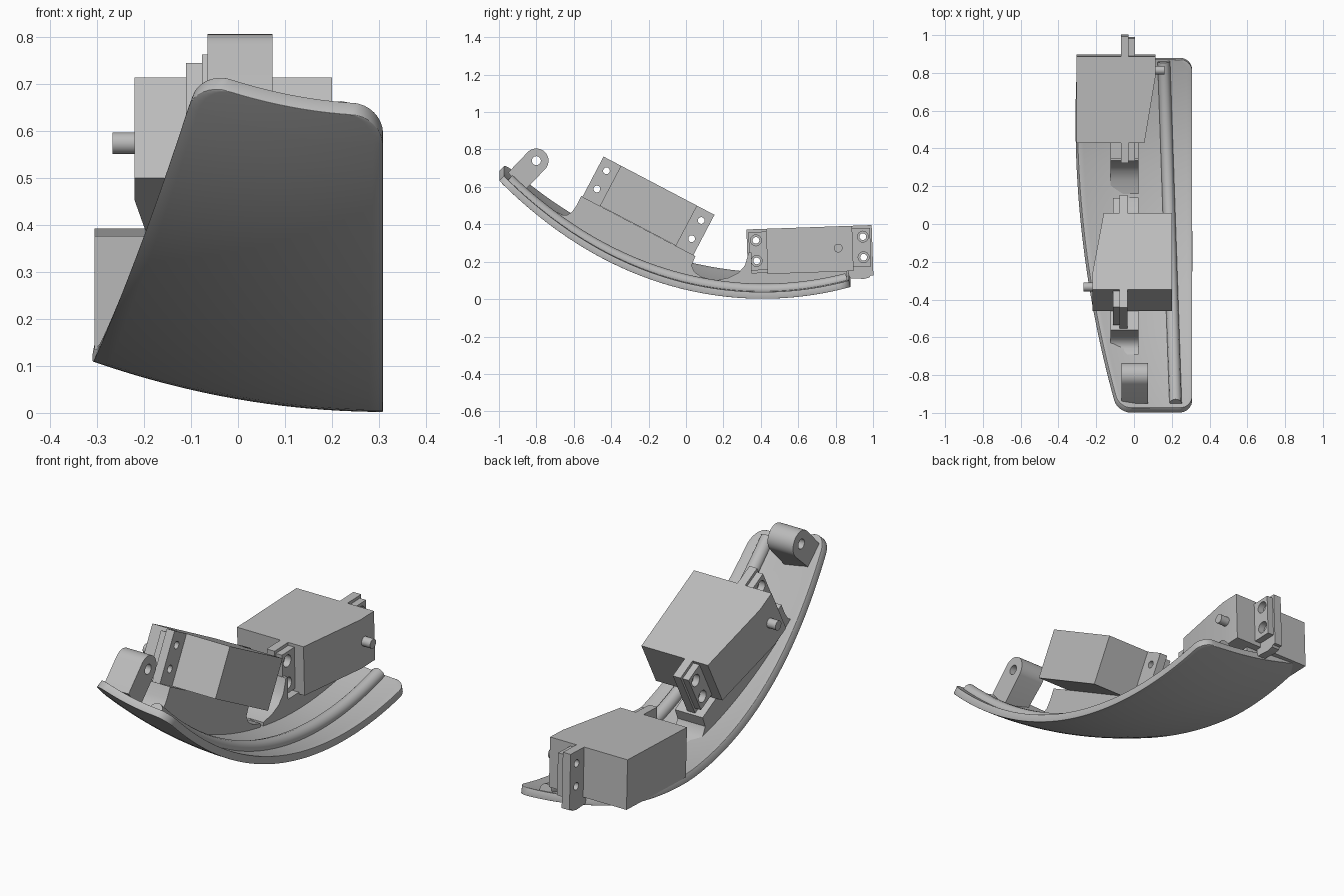
import bpy, bmesh, math
from mathutils import Matrix, Vector

cube = bpy.data.objects.get("Cube")
if cube:
    bpy.data.objects.remove(cube)

grey = bpy.data.materials.new("plain_grey")
grey.use_nodes = True
grey.diffuse_color = (0.5, 0.5, 0.5, 1)
grey.node_tree.nodes["Principled BSDF"].inputs["Base Color"].default_value = (0.5, 0.5, 0.5, 1)


def shade(ob):
    bpy.ops.object.select_all(action='DESELECT')
    ob.select_set(True)
    bpy.context.view_layer.objects.active = ob
    bpy.ops.object.shade_smooth_by_angle(angle=math.radians(35))


def finish(name, bm, frame=None):
    bmesh.ops.recalc_face_normals(bm, faces=bm.faces)
    me = bpy.data.meshes.new(name)
    bm.to_mesh(me)
    bm.free()
    ob = bpy.data.objects.new(name, me)
    bpy.context.collection.objects.link(ob)
    me.materials.append(grey)
    if frame:
        ob.matrix_world = frame
    shade(ob)
    return ob


def extrude(name, pts, vec, frame=None):
    """Flat outline pushed along vec."""
    bm = bmesh.new()
    face = bm.faces.new([bm.verts.new(p) for p in pts])
    new = bmesh.ops.extrude_face_region(bm, geom=[face])["geom"]
    bmesh.ops.translate(bm, vec=vec, verts=[v for v in new if isinstance(v, bmesh.types.BMVert)])
    return finish(name, bm, frame)


def prism(name, outline, x0, x1, frame=None):
    """Side outline (y, z) extruded across x."""
    return extrude(name, [(x0, y, z) for y, z in outline], (x1 - x0, 0, 0), frame)


def circle(y, z, r, n=24):
    return [(y + r * math.cos(i * math.tau / n), z + r * math.sin(i * math.tau / n)) for i in range(n)]


def drill(ob, holes, r, frame=None):
    for y, z in holes:
        cutter = prism("cutter", circle(y, z, r), -0.6, 0.6, frame)
        cutter.hide_render = True
        mod = ob.modifiers.new("hole", 'BOOLEAN')
        mod.object, mod.solver = cutter, 'EXACT'
        bpy.context.view_layer.update()
        bpy.context.view_layer.objects.active = ob
        bpy.ops.object.modifier_apply(modifier=mod.name)
        bpy.data.objects.remove(cutter)
    shade(ob)


def under(x, y):
    """Height of the shell underside."""
    k = 0.28 + 0.14 * max(0, 0.4 - y)
    t = y - 0.41
    return 0.002 + 0.28 * t ** 2 + 0.019 * t ** 4 + k * (0.31 - x) ** 2


def seat(ob):
    """Lift anything below the shell back inside its thickness."""
    for v in ob.data.vertices:
        v.co.z = max(v.co.z, under(v.co.x, v.co.y) + 0.02)


# Curved shell with rounded corners
Y0, Y1, R, COLS = -0.998, 0.88, 0.065, 20
ends = [R * (1 - math.cos(i * math.pi / 16)) for i in range(8)]
rows = [Y0 + d for d in ends]
rows += [Y0 + R + (Y1 - Y0 - 2 * R) * i / 36 for i in range(37)]
rows += [Y1 - d for d in reversed(ends)]
bm = bmesh.new()
grid = []
for y in rows:
    d = min(y - Y0, Y1 - y, R)
    inset = R - math.sqrt(max(0, R * R - (R - d) ** 2))
    left = -0.31 + 0.093 * (y - 0.55) ** 2 + inset
    right = 0.308 - inset
    xs = [left + (right - left) * i / COLS for i in range(COLS + 1)]
    grid.append([bm.verts.new((x, y, under(x, y))) for x in xs])
for a, b in zip(grid, grid[1:]):
    for i in range(COLS):
        bm.faces.new((a[i], a[i + 1], b[i + 1], b[i]))
shell = finish("shell", bm)
# The skin grows upward from the underside
facing = sum(p.normal.z for p in shell.data.polygons)
solid = shell.modifiers.new("thickness", 'SOLIDIFY')
solid.thickness, solid.offset = 0.036, math.copysign(1, facing)
soft = shell.modifiers.new("soft_edge", 'BEVEL')
soft.width, soft.segments = 0.008, 2
soft.limit_method, soft.angle_limit = 'ANGLE', math.radians(50)

# Round ridge along the inner face
curve = bpy.data.curves.new("ridge", 'CURVE')
curve.dimensions, curve.bevel_depth, curve.use_fill_caps = '3D', 0.033, True
line = curve.splines.new('POLY')
line.points.add(39)
for i, p in enumerate(line.points):
    t = i / 39
    x, y = 0.22 - 0.062 * t, -0.95 + 1.81 * t
    p.co = (x, y, under(x, y) + 0.04 + 0.01 * (1 - t), 1)
curve.materials.append(grey)
bpy.context.collection.objects.link(bpy.data.objects.new("ridge", curve))

# Pivot lug at the front end
c, r = Vector((-0.8, 0.74)), 0.065
down = Vector((-0.69, -0.72)).normalized()
side = Vector((-down.y, down.x))
outline = [c + r * (math.cos(a) * side - math.sin(a) * down)
           for a in (i * math.pi / 20 for i in range(21))]
outline += [c - r * side + 0.15 * down, c + r * side + 0.165 * down]
lug = prism("pivot_lug", outline, -0.065, 0.073)
drill(lug, [c], 0.024)
seat(lug)


# Ribs that carry the motors, filleted down into the shell
def rib(name, top):
    n = 14
    y0, y1 = top[0][0], top[-1][0]
    ys = [y1 + (y0 - y1) * i / n for i in range(n + 1)]
    seat(prism(name, top + [(y, under(0.025, y) + 0.02) for y in ys], -0.125, 0.025))


rib("front_rib", [(-0.69, 0.465), (-0.66, 0.45), (-0.635, 0.45), (-0.61, 0.465), (-0.585, 0.5),
                  (-0.56, 0.55), (0.05, 0.23), (0.03, 0.18), (0.045, 0.145), (0.08, 0.12), (0.14, 0.103)])
rib("back_rib", [(0.16, 0.1), (0.23, 0.115), (0.28, 0.14), (0.315, 0.18), (0.335, 0.25),
                 (0.35, 0.25), (0.35, 0.14), (0.86, 0.155)])


# Motor with flange, posts and shaft; flip turns it end for end
def motor(name, y, z, tilt, shift, flip):
    frame = Matrix.Translation((shift, y, z)) @ Matrix.Rotation(math.radians(tilt), 4, 'X')
    if flip:
        frame = frame @ Matrix.Rotation(math.pi, 4, 'Z')
    plan = [(-0.22, -0.23), (0.2, -0.23), (0.2, 0.23), (-0.16, 0.23), (-0.22, -0.13)]
    extrude(name + "_motor_body", [(x, s, -0.122) for x, s in plan], (0, 0, 0.242), frame)
    prism(name + "_motor_shaft", circle(-0.152, 0.003, 0.023), -0.267, -0.2, frame)
    for sign, end in ((-1, "inner"), (1, "outer")):
        holes = [(sign * 0.286, 0.06), (sign * 0.286, -0.05)]
        flange = prism(name + "_flange_" + end,
                       [(sign * a, h) for a, h in ((0.22, -0.1), (0.325, -0.1), (0.325, 0.105), (0.22, 0.105))],
                       -0.11, -0.077, frame)
        drill(flange, holes, 0.029, frame)
        post = prism(name + "_post_" + end,
                     [(sign * a, h) for a, h in ((0.225, -0.15), (0.335, -0.15), (0.335, 0.12), (0.225, 0.12))],
                     -0.077, -0.035, frame)
        drill(post, holes, 0.018, frame)


motor("front", -0.2, 0.5, -27.7, 0, False)
motor("back", 0.662, 0.264, 2, -0.105, True)

# Rounded foot under the rear post
prism("rear_post_foot", [(0.87, 0.112), (0.95, 0.108), (0.98, 0.115), (0.995, 0.14), (1.0, 0.18), (0.87, 0.18)],
      -0.07, -0.028)
